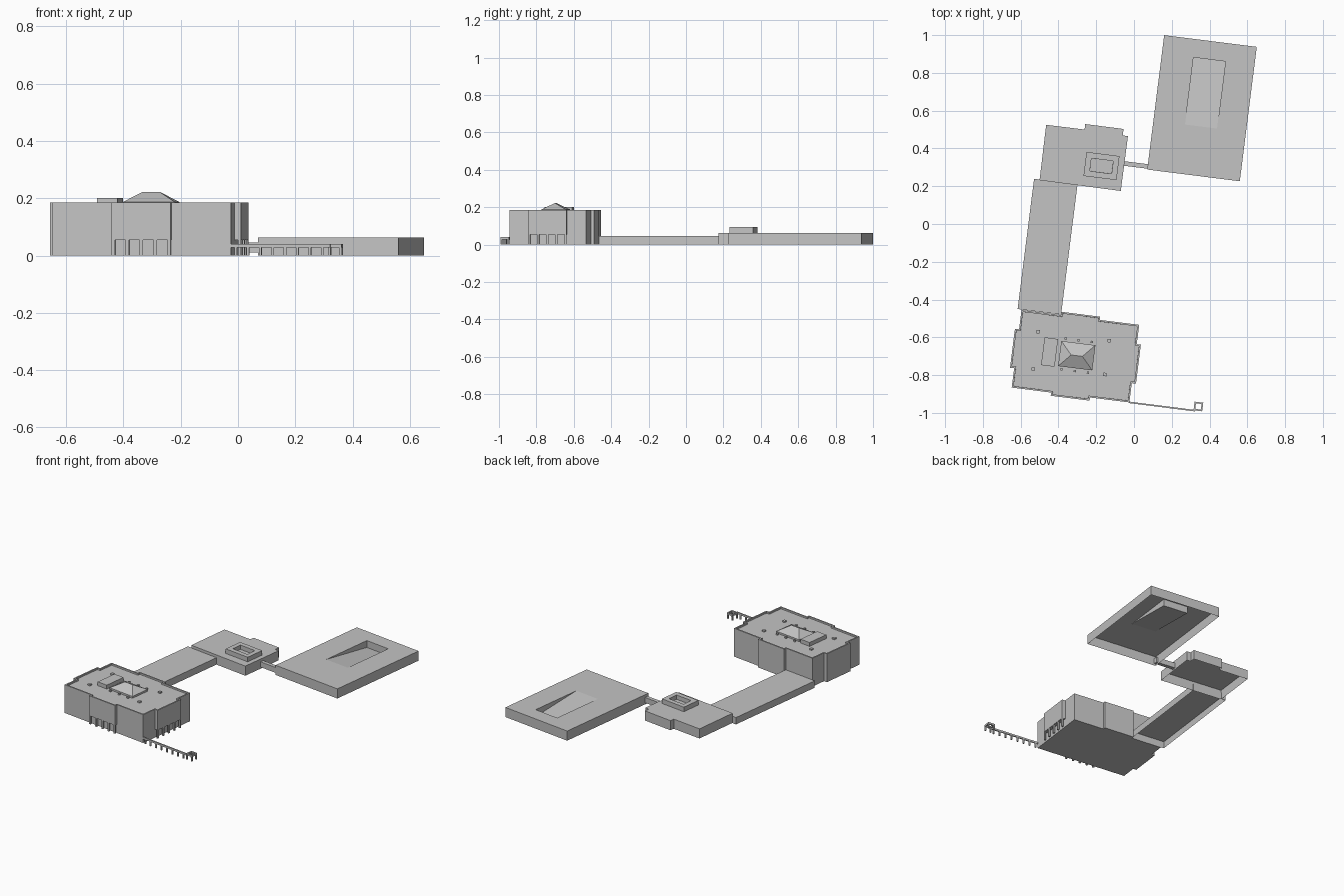
import bpy, bmesh, math
from mathutils import Vector, Matrix

cube = bpy.data.objects.get("Cube")
if cube:
    bpy.data.objects.remove(cube)

# One plain grey for the whole massing model
GREY = (0.55, 0.55, 0.55, 1)
mat = bpy.data.materials.new("plain grey")
mat.use_nodes = True
mat.diffuse_color = GREY
mat.node_tree.nodes["Principled BSDF"].inputs["Base Color"].default_value = GREY

TURN = Matrix.Rotation(math.radians(-7.2), 2)   # the site grid is turned


def site(centre, pts):
    """Turn local plan points onto the site grid."""
    return [tuple(Vector(centre) + TURN @ Vector(p)) for p in pts]


def rect(w, d, u=0, v=0):
    return [(u - w / 2, v - d / 2), (u + w / 2, v - d / 2),
            (u + w / 2, v + d / 2), (u - w / 2, v + d / 2)]


def add_prism(bm, pts, z0, z1, top=True, bottom=True):
    lo = [bm.verts.new((x, y, z0)) for x, y in pts]
    hi = [bm.verts.new((x, y, z1)) for x, y in pts]
    n = len(pts)
    for i in range(n):
        j = (i + 1) % n
        bm.faces.new((lo[i], lo[j], hi[j], hi[i]))
    if bottom:
        bm.faces.new(lo[::-1])
    return bm.faces.new(hi) if top else hi


def finish(name, bm):
    bm.normal_update()
    me = bpy.data.meshes.new(name)
    bm.to_mesh(me)
    bm.free()
    me.materials.append(mat)
    ob = bpy.data.objects.new(name, me)
    bpy.context.collection.objects.link(ob)
    return ob


def prism(name, pts, z0, z1, top=True, bottom=True, rim=0, sink=0):
    """Extruded plan; rim and sink cut a recess into the top."""
    bm = bmesh.new()
    cap = add_prism(bm, pts, z0, z1, top, bottom)
    if rim:
        bm.normal_update()
        bmesh.ops.inset_individual(bm, faces=[cap], thickness=rim, use_even_offset=True)
        bmesh.ops.inset_individual(bm, faces=[cap], thickness=0.0002, depth=-sink,
                                   use_even_offset=True)
    return finish(name, bm)


def boxes(name, centre, items):
    """Several upright boxes (w, d, u, v, z0, z1) in one object."""
    bm = bmesh.new()
    for w, d, u, v, z0, z1 in items:
        add_prism(bm, site(centre, rect(w, d, u, v)), z0, z1)
    return finish(name, bm)


# Main hall: rectangle with a shallow bay on each side
MAIN = (-0.31, -0.70)
HU, HV, BU, BV, BAY = 0.314, 0.207, 0.336, 0.224, 0.104


def hall_plan(south, east):
    pts = [(-HU, -HV)]
    if south:
        pts += [(-BAY, -HV), (-BAY, -BV), (BAY, -BV), (BAY, -HV)]
    pts += [(HU, -HV)]
    if east:
        pts += [(HU, -BAY), (BU, -BAY), (BU, BAY), (HU, BAY)]
    pts += [(HU, HV), (BAY, HV), (BAY, BV), (-BAY, BV), (-BAY, HV), (-HU, HV),
            (-HU, BAY), (-BU, BAY), (-BU, -BAY), (-HU, -BAY)]
    return site(MAIN, pts)


ARCH, HALL, ROOF = 0.055, 0.185, 0.175
prism("hall_ground_floor", hall_plan(False, False), 0, ARCH, top=False)
prism("hall_upper_walls", hall_plan(True, True), ARCH, HALL, rim=0.009, sink=HALL - ROOF)

# Arcade columns below the front and left bays
steps = [-BAY + 0.006 + i * (2 * BAY - 0.012) / 4 for i in range(5)]
boxes("front_arcade_columns", MAIN,
      [(0.012, 0.01, s, -BV + 0.005, 0, ARCH) for s in steps])
boxes("left_arcade_columns", MAIN,
      [(0.01, 0.012, BU - 0.005, s, 0, ARCH) for s in steps])

# Hall roof: plant box, hipped skylight and small vents
prism("plant_box", site((-0.447, -0.678), rect(0.072, 0.148)), ROOF, 0.20)
SKY = (-0.303, -0.697)
bm = bmesh.new()
eave = add_prism(bm, site(SKY, rect(0.182, 0.134)), ROOF, 0.187, top=False)
a, b = [bm.verts.new((x, y, 0.222)) for x, y in site(SKY, [(-0.03, 0), (0.03, 0)])]
for f in ((eave[0], eave[1], b, a), (eave[1], eave[2], b),
          (eave[2], eave[3], a, b), (eave[3], eave[0], a)):
    bm.faces.new(f)
finish("hipped_skylight", bm)
vents = [(0.012, 0.012, u, s * 0.082, ROOF, 0.184)
         for u in (-0.07, 0, 0.07) for s in (-1, 1)]
vents += [(0.018, 0.018, u, v, ROOF, 0.184)
          for u, v in ((0.16, -0.08), (0.16, 0.1), (-0.22, 0.1), (-0.22, -0.1))]
boxes("roof_vents", SKY, vents)

# Long low gallery joining the hall to the middle block
prism("link_gallery", site((-0.4575, -0.12), rect(0.232, 0.695)), 0, 0.045, bottom=False)

# Middle block with a raised light well
LOW = 0.063
prism("middle_block", [(-0.50, 0.232), (-0.07, 0.175), (-0.032, 0.465), (-0.06, 0.469),
                       (-0.055, 0.503), (-0.258, 0.529), (-0.262, 0.50), (-0.465, 0.525)],
      0, LOW, bottom=False)
prism("light_well", site((-0.172, 0.307), rect(0.176, 0.128)), LOW, 0.093,
      bottom=False, rim=0.03, sink=0.028)
prism("connector", site((0.015, 0.312), rect(0.14, 0.024)), 0.01, 0.045)

# Large flat block with a ramp sinking into its roof
BIG = (0.36, 0.613)
bm = bmesh.new()
outer = add_prism(bm, site(BIG, rect(0.494, 0.717)), 0, LOW, top=False, bottom=False)
hole = site(BIG, rect(0.171, 0.358, 0.007, 0.082))
inner = [bm.verts.new((x, y, LOW)) for x, y in hole]
deep = [bm.verts.new((x, y, LOW - 0.045)) for x, y in hole[2:]]
for i in range(4):
    j = (i + 1) % 4
    bm.faces.new((outer[i], outer[j], inner[j], inner[i]))
bm.faces.new((inner[0], inner[1], deep[0], deep[1]))
bm.faces.new((inner[1], inner[2], deep[0]))
bm.faces.new((inner[2], inner[3], deep[1], deep[0]))
bm.faces.new((inner[3], inner[0], deep[1]))
finish("ramp_block", bm)

# Colonnade running off the front corner to a small open pavilion
WALK = (-0.02, -0.945)
boxes("colonnade_beam", WALK, [(0.35, 0.008, 0.17, 0, 0.028, 0.04)])
boxes("colonnade_posts", WALK,
      [(0.009, 0.008, 0.012 + i * 0.0435, 0, 0, 0.028) for i in range(8)])
PAV, H = (0.341, -0.966), 0.019
sides = [(0.046, 0.008, 0, s * H, 0.028, 0.04) for s in (-1, 1)]
sides += [(0.008, 0.03, s * H, 0, 0.028, 0.04) for s in (-1, 1)]
posts = [(0.008, 0.008, s * H, t * H, 0, 0.028) for s in (-1, 1) for t in (-1, 1)]
boxes("pavilion", PAV, sides + posts)
